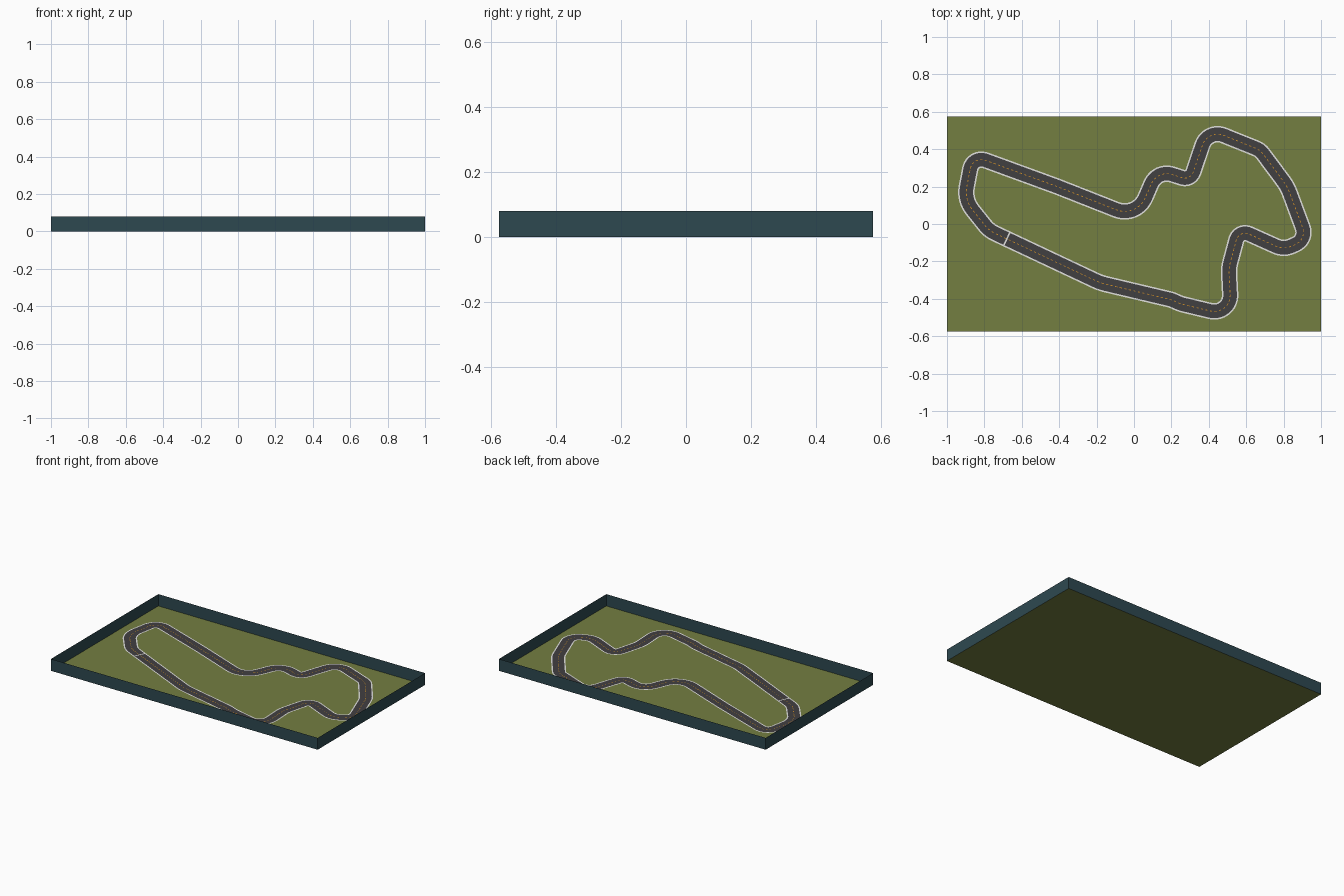
import bpy, bmesh, math
from mathutils import Vector

if "Cube" in bpy.data.objects:
    bpy.data.objects.remove(bpy.data.objects["Cube"])


def material(name, rgb):
    m = bpy.data.materials.new(name)
    m.diffuse_color = (*rgb, 1)
    m.use_nodes = True
    m.node_tree.nodes["Principled BSDF"].inputs["Base Color"].default_value = m.diffuse_color
    return m


GRASS = material("olive grass", (0.175, 0.21, 0.053))
WALL = material("dark teal wall", (0.027, 0.066, 0.081))
ASPHALT = material("grey asphalt", (0.053, 0.050, 0.053))
WHITE = material("white paint", (0.75, 0.75, 0.73))
ORANGE = material("orange paint", (0.60, 0.27, 0.02))

HX, HY, WALL_H = 1.0, 0.575, 0.08


def make(name, verts, faces, mats, index=None):
    me = bpy.data.meshes.new(name)
    me.from_pydata(verts, [], faces)
    for m in mats:
        me.materials.append(m)
    if index:
        for p, i in zip(me.polygons, index):
            p.material_index = i
    me.update()
    ob = bpy.data.objects.new(name, me)
    bpy.context.collection.objects.link(ob)
    return ob


# Ground sheet and the thin boundary walls around it
rim = [(-HX, -HY), (HX, -HY), (HX, HY), (-HX, HY)]
make("ground", [(x, y, 0) for x, y in rim], [(0, 1, 2, 3)], [GRASS])
make("boundary_wall", [(x, y, z) for z in (0, WALL_H) for x, y in rim],
     [(i, (i + 1) % 4, (i + 1) % 4 + 4, i + 4) for i in range(4)], [WALL])

# Track centreline: corners as x, y, fillet radius
CORNERS = [
    (-0.18, -0.315, 0.3), (0.20, -0.405, 0.1), (0.25, -0.427, 0.1),
    (0.52, -0.492, 0.085), (0.507, -0.235, 0.2), (0.562, -0.03, 0.048),
    (0.80, -0.137, 0.10), (0.925, -0.082, 0.07), (0.82, 0.20, 0.25),
    (0.675, 0.395, 0.08), (0.395, 0.508, 0.085), (0.302, 0.233, 0.047),
    (0.125, 0.29, 0.09), (0.014, 0.033, 0.12), (-0.41, 0.20, 0.3),
    (-0.862, 0.365, 0.06), (-0.907, 0.13, 0.15), (-0.775, -0.035, 0.15),
]


def fillet(corners, steps=10):
    pts, n = [], len(corners)
    for i, (x, y, r) in enumerate(corners):
        c = Vector((x, y))
        a = (Vector(corners[i - 1][:2]) - c).normalized()
        b = (Vector(corners[(i + 1) % n][:2]) - c).normalized()
        half = a.angle(b) / 2
        centre = c + (a + b).normalized() * (r / math.sin(half))
        t = r / math.tan(half)
        s, e = c + a * t - centre, c + b * t - centre
        turn = s.angle_signed(e)          # clockwise positive
        for k in range(steps + 1):
            ang = -turn * k / steps
            pts.append(centre + Vector((s.x * math.cos(ang) - s.y * math.sin(ang),
                                        s.x * math.sin(ang) + s.y * math.cos(ang))))
    return pts


def resample(pts, step):
    loop = pts + [pts[0]]
    total = sum((q - p).length for p, q in zip(loop, loop[1:]))
    count = round(total / step / 2) * 2
    step, out, walked = total / count, [], 0.0
    for p, q in zip(loop, loop[1:]):
        d = (q - p).length
        while len(out) < count and len(out) * step < walked + d:
            out.append(p.lerp(q, (len(out) * step - walked) / d))
        walked += d
    return out


path = resample(fillet(CORNERS), 0.0125)
n = len(path)

# Track ribbon: white edge, asphalt, dashed centre line, asphalt, white edge
OFFSETS = [-0.044, -0.036, -0.002, 0.002, 0.036, 0.044]
cols = len(OFFSETS)
verts, faces, index = [], [], []
for i, p in enumerate(path):
    d = (path[(i + 1) % n] - path[i - 1]).normalized()
    for o in OFFSETS:
        verts.append((p.x - d.y * o, p.y + d.x * o, 0.003))
for i in range(n):
    j = (i + 1) % n
    for k in range(cols - 1):
        faces.append((i * cols + k + 1, i * cols + k, j * cols + k, j * cols + k + 1))
        index.append(1 if k in (0, 4) else 2 if k == 2 and i % 2 else 0)
track = make("race_track", verts, faces, [ASPHALT, WHITE, ORANGE], index)
# ribbon faces up
bm = bmesh.new()
bm.from_mesh(track.data)
for f in bm.faces:
    if f.normal.z < 0:
        f.normal_flip()
bm.to_mesh(track.data)
bm.free()

# Start line across the track on the long straight
c = Vector((-0.68, -0.080))
d = (Vector(CORNERS[0][:2]) - Vector(CORNERS[-1][:2])).normalized()
side = Vector((-d.y, d.x))
quad = [c + d * u * 0.004 + side * v * 0.036 for u, v in ((-1, -1), (1, -1), (1, 1), (-1, 1))]
make("start_line", [(p.x, p.y, 0.005) for p in quad], [(0, 1, 2, 3)], [WHITE])
